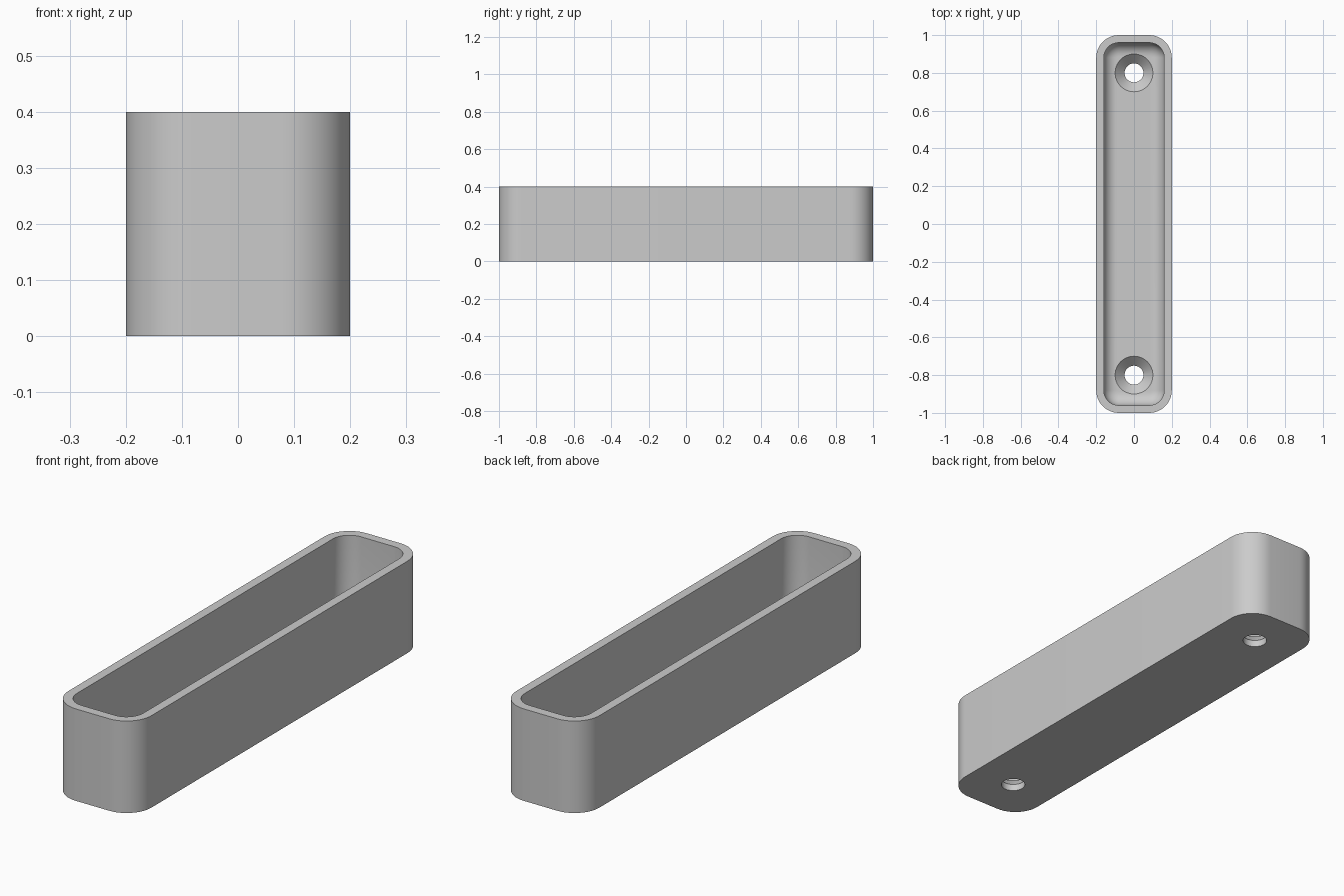
import bpy, bmesh
from math import cos, sin, pi, radians

old = bpy.data.objects.get("Cube")
if old:
    bpy.data.objects.remove(old, do_unlink=True)

HALF_X, HALF_Y, HEIGHT = 0.2, 1.0, 0.4
CORNER, WALL, FLOOR, FILLET = 0.12, 0.04, 0.08, 0.07
HOLE_Y = 0.8

grey = bpy.data.materials.new("plain_grey")
grey.use_nodes = True
colour = (0.6, 0.6, 0.6, 1)
grey.diffuse_color = colour
grey.node_tree.nodes["Principled BSDF"].inputs["Base Color"].default_value = colour


def rounded_loop(bm, inset, z, steps=12):
    """Ring of vertices around an inset rounded rectangle."""
    r = CORNER - inset
    cx, cy = HALF_X - CORNER, HALF_Y - CORNER
    ring = []
    for q, (sx, sy) in enumerate([(1, 1), (-1, 1), (-1, -1), (1, -1)]):
        for i in range(steps + 1):
            a = (q + i / steps) * pi / 2
            ring.append(bm.verts.new((sx * cx + r * cos(a), sy * cy + r * sin(a), z)))
    return ring


def circle_loop(bm, r, z, y, n=48):
    return [bm.verts.new((r * cos(2 * pi * i / n), y + r * sin(2 * pi * i / n), z))
            for i in range(n)]


def loft(name, bm, rings):
    """Skin a stack of rings and cap both ends."""
    for a, b in zip(rings, rings[1:]):
        for i in range(len(a)):
            j = (i + 1) % len(a)
            bm.faces.new((a[i], a[j], b[j], b[i]))
    bm.faces.new(rings[0])
    bm.faces.new(rings[-1])
    bmesh.ops.recalc_face_normals(bm, faces=bm.faces)
    mesh = bpy.data.meshes.new(name)
    bm.to_mesh(mesh)
    bm.free()
    mesh.materials.append(grey)
    obj = bpy.data.objects.new(name, mesh)
    bpy.context.collection.objects.link(obj)
    return obj


# Open tray: outer wall, flat rim, inner wall, rounded floor edge
bm = bmesh.new()
profile = [(0, 0), (0, HEIGHT), (WALL, HEIGHT)]
for k in range(9):
    a = k / 8 * pi / 2
    profile.append((WALL + FILLET * (1 - cos(a)), FLOOR + FILLET * (1 - sin(a))))
tray = loft("tray", bm, [rounded_loop(bm, t, z) for t, z in profile])

# Countersunk screw holes through the floor
for side in (-1, 1):
    bm = bmesh.new()
    steps = [(0.05, -0.05), (0.05, 0.03), (0.1, FLOOR), (0.1, FLOOR + 0.1)]
    cutter = loft("hole_cutter", bm, [circle_loop(bm, r, z, side * HOLE_Y) for r, z in steps])
    cutter.hide_render = True
    cut = tray.modifiers.new("screw_hole", 'BOOLEAN')
    cut.operation, cut.solver, cut.object = 'DIFFERENCE', 'EXACT', cutter
    bpy.context.view_layer.objects.active = tray
    bpy.ops.object.modifier_apply(modifier=cut.name)
    bpy.data.objects.remove(cutter, do_unlink=True)

# Smooth the rounded walls, keep rims crisp
bpy.ops.object.select_all(action='DESELECT')
tray.select_set(True)
bpy.context.view_layer.objects.active = tray
bpy.ops.object.shade_smooth_by_angle(angle=radians(30))
